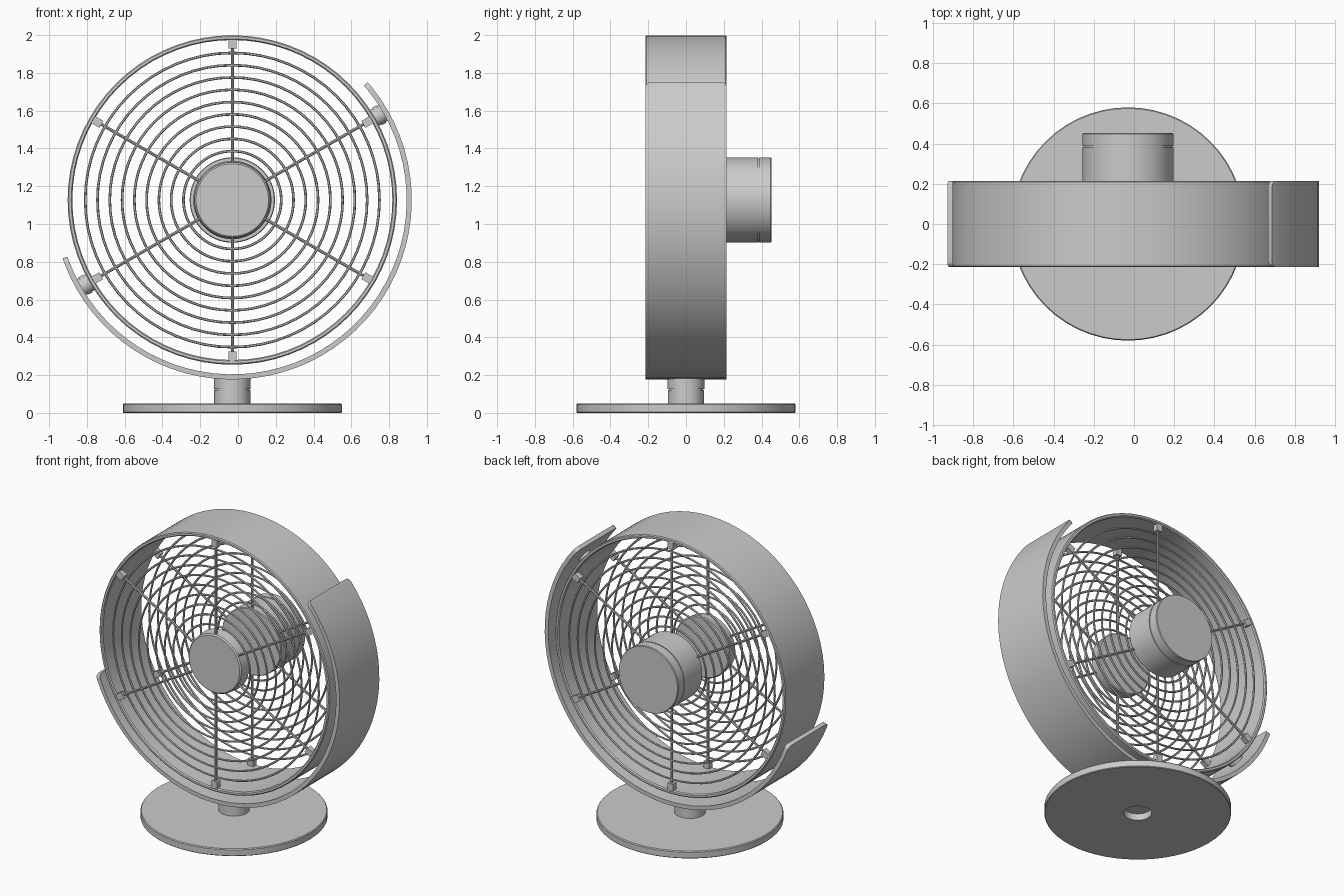
import bpy, bmesh
from math import sin, cos, pi, radians, sqrt
from mathutils import Matrix, Vector

if "Cube" in bpy.data.objects:
    bpy.data.objects.remove(bpy.data.objects["Cube"])

C = Vector((-0.03, 0, 1.127))          # fan centre
SPOKES = [radians(30 + 60 * i) for i in range(6)]


def finish(name, bm, smooth=True):
    bmesh.ops.recalc_face_normals(bm, faces=bm.faces)
    me = bpy.data.meshes.new(name)
    bm.to_mesh(me)
    bm.free()
    ob = bpy.data.objects.new(name, me)
    bpy.context.collection.objects.link(ob)
    if smooth:
        bpy.ops.object.select_all(action='DESELECT')
        bpy.context.view_layer.objects.active = ob
        ob.select_set(True)
        bpy.ops.object.shade_smooth_by_angle(angle=radians(35))
    return ob


def lathe(name, profiles, center, axis='Y', segs=64, closed=False):
    """Revolve (radius, height) profiles; open profiles get flat end caps."""
    bm = bmesh.new()
    for prof in profiles:
        rows = []
        for r, h in prof:
            row = []
            for i in range(segs):
                a = 2 * pi * i / segs
                p = (r * cos(a), h, r * sin(a)) if axis == 'Y' else (r * cos(a), r * sin(a), h)
                row.append(bm.verts.new(center + Vector(p)))
            rows.append(row)
        for k in range(len(rows) if closed else len(rows) - 1):
            a, b = rows[k], rows[(k + 1) % len(rows)]
            for i in range(segs):
                j = (i + 1) % segs
                bm.faces.new((a[i], a[j], b[j], b[i]))
        if not closed:
            bm.faces.new(rows[0])
            bm.faces.new(rows[-1])
    return finish(name, bm)


def radial(a, r, y=0):
    """Matrix at polar position with local z pointing outward from the fan centre."""
    return Matrix.Translation(C + Vector((r * cos(a), y, r * sin(a)))) @ Matrix.Rotation(pi / 2 - a, 4, 'Y')


def rod(bm, a, r0, r1, rad, y=0, segs=8):
    bmesh.ops.create_cone(bm, cap_ends=True, segments=segs, radius1=rad, radius2=rad,
                          depth=r1 - r0, matrix=radial(a, (r0 + r1) / 2, y))


# Drum housing: a short tube with softened rims
lathe("drum_housing", [[(0.847, -0.207), (0.853, -0.215), (0.866, -0.215), (0.872, -0.209),
                        (0.872, 0.209), (0.866, 0.215), (0.853, 0.215), (0.847, 0.207)]],
      C, segs=72, closed=True)

# Front and rear wire grilles with spokes and mounting blocks
for label, y in (("front", -0.195), ("rear", 0.195)):
    wires = [[(0.259 + 0.065 * k + 0.007 * cos(t * pi / 3), y + 0.007 * sin(t * pi / 3))
              for t in range(6)] for k in range(9)]
    lathe(label + "_grille_rings", wires, C, closed=True)
    bm = bmesh.new()
    for a in SPOKES:
        rod(bm, a, 0.18, 0.82, 0.008, y)
    finish(label + "_grille_spokes", bm)
    bm = bmesh.new()
    for a in SPOKES:
        bmesh.ops.create_cube(bm, size=1, matrix=radial(a, 0.826, y) @ Matrix.Diagonal((0.042, 0.036, 0.05, 1)))
    finish(label + "_grille_blocks", bm, False)

# Front hub cap and rear motor casing with seam groove
lathe("front_hub_cap", [[(0.192, -0.213), (0.2, -0.205), (0.207, -0.135), (0.2, -0.13)]], C)
lathe("motor_casing", [[(0.222, 0.185), (0.226, 0.19), (0.226, 0.38), (0.221, 0.38), (0.221, 0.387),
                        (0.226, 0.387), (0.226, 0.447), (0.222, 0.452)]], C)

# Cradle: tilted arc strap with rounded corners at both ends
A0, A1, RI, RO, HW, CR = radians(199), radians(401), 0.923, 0.95, 0.215, 0.03
step = CR / RO
ends = [0, 0.08, 0.3, 0.6, 1]
angles = [A0 + step * e for e in ends]
angles += [A0 + step + (A1 - A0 - 2 * step) * i / 44 for i in range(1, 44)]
angles += [A1 - step * e for e in reversed(ends)]
bm = bmesh.new()
rows = []
for a in angles:
    d = min((a - A0) * RO, (A1 - a) * RO, CR)
    w = HW - CR + sqrt(max(0, CR ** 2 - (CR - d) ** 2))
    rows.append([bm.verts.new(C + Vector((r * cos(a), y, r * sin(a))))
                 for r, y in ((RI, -w), (RO, -w), (RO, w), (RI, w))])
for p, q in zip(rows, rows[1:]):
    for i in range(4):
        j = (i + 1) % 4
        bm.faces.new((p[i], p[j], q[j], q[i]))
bm.faces.new(rows[0])
bm.faces.new(rows[-1])
finish("cradle_strap", bm)

# Pivot pins joining drum and cradle
bm = bmesh.new()
for a in (radians(30), radians(210)):
    rod(bm, a, 0.86, 0.93, 0.048, segs=32)
    rod(bm, a, 0.885, 0.91, 0.053, segs=32)
finish("pivot_pins", bm)

# Round base with a hole underneath, and the stem with its swivel seam
O = Vector((C.x, 0, 0))
lathe("base_disc", [[(0.087, 0), (0.576, 0), (0.58, 0.004), (0.58, 0.044), (0.575, 0.05), (0.087, 0.05)]],
      O, 'Z', 56, closed=True)
lathe("stem", [[(0.085, 0.045), (0.096, 0.045), (0.096, 0.12), (0.091, 0.12), (0.091, 0.127),
                (0.097, 0.127), (0.097, 0.19), (0.085, 0.19)]], O, 'Z', 40)
